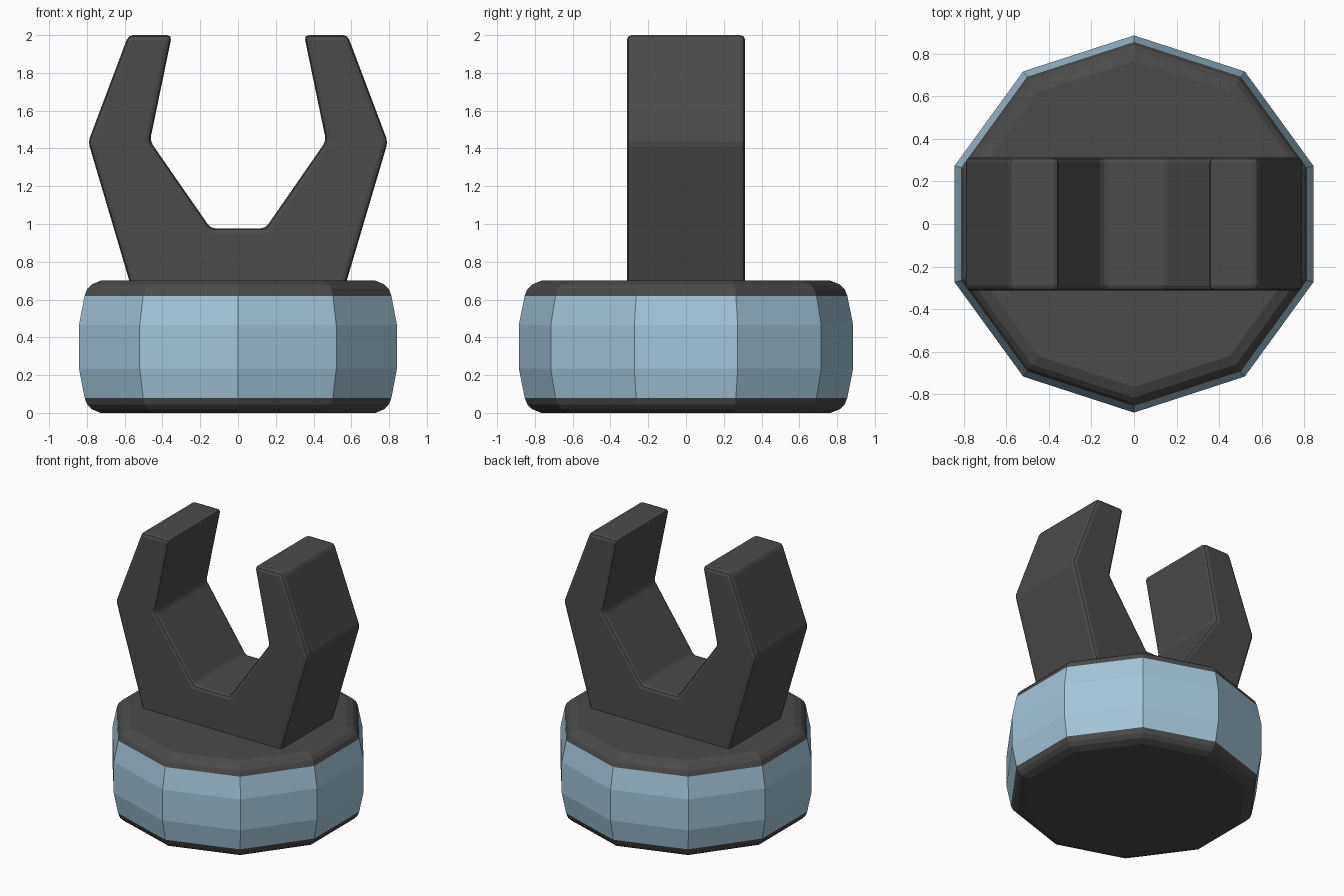
import bpy, bmesh, math

if "Cube" in bpy.data.objects:
    bpy.data.objects.remove(bpy.data.objects["Cube"])


def material(name, rgb):
    m = bpy.data.materials.new(name)
    m.diffuse_color = (*rgb, 1)
    m.use_nodes = True
    m.node_tree.nodes["Principled BSDF"].inputs["Base Color"].default_value = m.diffuse_color
    return m


dark = material("dark_rubber", (0.07, 0.07, 0.07))
blue = material("blue_band", (0.37, 0.56, 0.69))


def add_object(name, bm, mats):
    bmesh.ops.recalc_face_normals(bm, faces=bm.faces)
    me = bpy.data.meshes.new(name)
    bm.to_mesh(me)
    bm.free()
    for m in mats:
        me.materials.append(m)
    ob = bpy.data.objects.new(name, me)
    bpy.context.collection.objects.link(ob)
    return ob


# Ten-sided base: stacked rings, mirrored about mid height
SIDES, HEIGHT = 10, 0.70
lower = [(0.765, 0.0), (0.815, 0.02), (0.84, 0.045), (0.854, 0.08), (0.885, 0.235)]
rings = lower + [(r, HEIGHT - z) for r, z in reversed(lower)]
bm = bmesh.new()
loops = []
for r, z in rings:
    angles = [math.pi / 2 + 2 * math.pi * i / SIDES for i in range(SIDES)]
    loops.append([bm.verts.new((r * math.cos(a), r * math.sin(a), z)) for a in angles])
for k, (a, b) in enumerate(zip(loops, loops[1:])):
    for i in range(SIDES):
        j = (i + 1) % SIDES
        f = bm.faces.new((a[i], a[j], b[j], b[i]))
        f.material_index = 1 if 3 <= k <= 5 else 0   # blue band in the middle
bm.faces.new(loops[0])
bm.faces.new(loops[-1])
add_object("round_base", bm, [dark, blue])

# Forked clamp: mirrored profile extruded along y, edges bevelled
half = [(0.546, 0.60), (0.793, 1.435), (0.58, 2.0), (0.35, 2.0), (0.466, 1.44), (0.145, 0.977)]
profile = half + [(-x, z) for x, z in reversed(half)]
bm = bmesh.new()
face = bm.faces.new([bm.verts.new((x, -0.313, z)) for x, z in profile])
out = bmesh.ops.extrude_face_region(bm, geom=[face])
for v in out["geom"]:
    if isinstance(v, bmesh.types.BMVert):
        v.co.y = 0.313
clamp = add_object("forked_clamp", bm, [dark])
bev = clamp.modifiers.new("soft_edges", "BEVEL")
bev.width = 0.025
bev.segments = 2
bev.limit_method = "ANGLE"
bev.angle_limit = math.radians(30)
